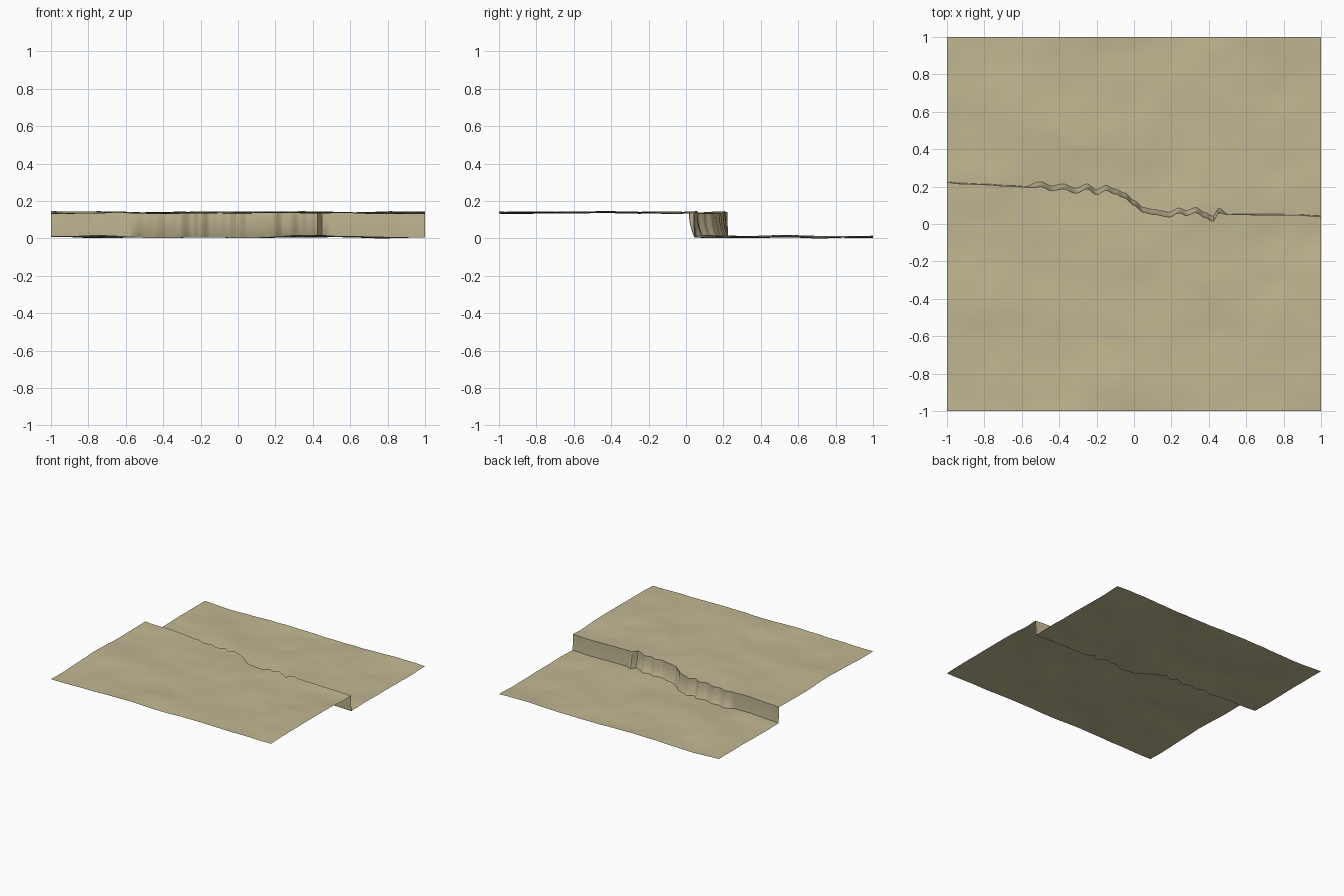
import bpy
import bmesh
from mathutils import Vector, noise

cube = bpy.data.objects.get("Cube")
if cube:
    bpy.data.objects.remove(cube)

COLS, FIELD_ROWS, CLIFF_ROWS = 240, 56, 10
HIGH, LOW = 0.142, 0.012

# Line of the cliff edge, as (x, y) from right end to left end
EDGE = [(-1, .222), (-.93, .215), (-.8, .21), (-.67, .202), (-.54, .195),
        (-.5, .2), (-.44, .178), (-.38, .188), (-.31, .165), (-.25, .188),
        (-.2, .157), (-.15, .18), (-.1, .16), (-.05, .14), (0, .1),
        (.05, .062), (.1, .052), (.19, .038), (.24, .06), (.28, .046),
        (.33, .062), (.38, .035), (.42, .015), (.455, .06), (.5, .05),
        (.86, .048), (1, .04)]


def smooth(t):
    t = min(max(t, 0), 1)
    return t * t * (3 - 2 * t)


def edge_y(x):
    for (x0, y0), (x1, y1) in zip(EDGE, EDGE[1:]):
        if x <= x1:
            return y0 + (y1 - y0) * smooth((x - x0) / (x1 - x0))
    return EDGE[-1][1]


def roughness(x):
    # Only the middle stretch of the cliff is eroded
    return smooth((x + .58) / .06) * smooth((.5 - x) / .05)


def ground(x, y):
    # Gentle rolling of the field
    return (.012 * noise.noise(Vector((x * 2.6, y * 3.4, 1.7)))
            + .003 * noise.noise(Vector((x * 7, y * 7, 5.2))))


def column(x):
    top = edge_y(x)
    rough = roughness(x)
    foot = top + .004 + .022 * rough
    points = []
    # Upper field
    for i in range(FIELD_ROWS):
        y = -1 + (top + 1) * i / FIELD_ROWS
        points.append((x, y, HIGH + ground(x, y)))
    # Cliff face, flaring out at its base
    z0, z1 = HIGH + ground(x, top), LOW + ground(x, foot)
    for i in range(CLIFF_ROWS + 1):
        t = i / CLIFF_ROWS
        y = top + (foot - top) * t ** 2.2
        y += .006 * rough * t * (1 - t) * noise.noise(Vector((x * 25, t * 2, 0)))
        points.append((x, y, z0 + (z1 - z0) * t))
    # Lower field
    for i in range(1, FIELD_ROWS + 1):
        y = foot + (1 - foot) * i / FIELD_ROWS
        points.append((x, y, LOW + ground(x, y)))
    return points


# Join neighbouring columns into one open sheet
bm = bmesh.new()
strips = [[bm.verts.new(p) for p in column(-1 + 2 * i / COLS)]
          for i in range(COLS + 1)]
for a, b in zip(strips, strips[1:]):
    for j in range(len(a) - 1):
        bm.faces.new((a[j], b[j], b[j + 1], a[j + 1]))

# Rest the lowest point on the floor
lowest = min(v.co.z for v in bm.verts)
bmesh.ops.translate(bm, verts=bm.verts, vec=(0, 0, -lowest))
mesh = bpy.data.meshes.new("cliff_terrain")
bm.to_mesh(mesh)
bm.free()

terrain = bpy.data.objects.new("cliff_terrain", mesh)
bpy.context.collection.objects.link(terrain)

# Sandy ground colour
sand = bpy.data.materials.new("sand")
sand.use_nodes = True
color = (.54, .475, .29, 1)
sand.diffuse_color = color
sand.node_tree.nodes["Principled BSDF"].inputs["Base Color"].default_value = color
mesh.materials.append(sand)

# Smooth ground with a crisp cliff edge
bpy.ops.object.select_all(action='DESELECT')
terrain.select_set(True)
bpy.context.view_layer.objects.active = terrain
bpy.ops.object.shade_smooth_by_angle(angle=.7)
